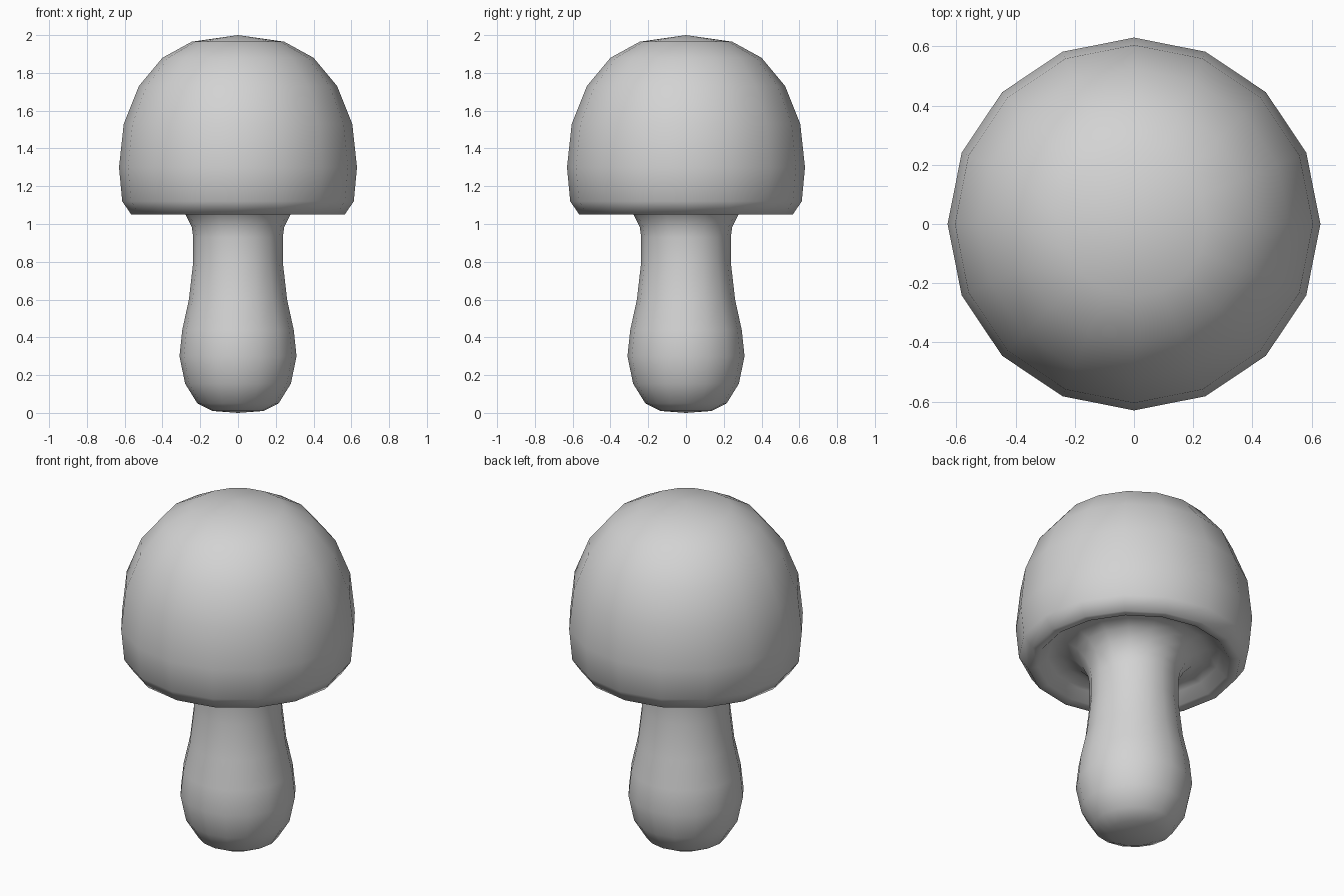
import bpy, bmesh, math

if "Cube" in bpy.data.objects:
    bpy.data.objects.remove(bpy.data.objects["Cube"])

SIDES = 16

mat = bpy.data.materials.new("light_grey")
mat.diffuse_color = (0.65, 0.65, 0.65, 1)
mat.use_nodes = True
mat.node_tree.nodes["Principled BSDF"].inputs["Base Color"].default_value = mat.diffuse_color


def lathe(name, profile):
    """Spin an (r, z) profile that starts and ends on the axis; profile runs bottom to top."""
    bm = bmesh.new()
    rings = []
    for r, z in profile:
        if r == 0:
            rings.append([bm.verts.new((0, 0, z))] * SIDES)
        else:
            rings.append([bm.verts.new((r * math.cos(2 * math.pi * i / SIDES),
                                        r * math.sin(2 * math.pi * i / SIDES), z))
                          for i in range(SIDES)])
    for a, b in zip(rings, rings[1:]):
        for i in range(SIDES):
            j = (i + 1) % SIDES
            corners = list(dict.fromkeys((a[i], a[j], b[j], b[i])))
            bm.faces.new(corners).smooth = True
    bmesh.ops.recalc_face_normals(bm, faces=bm.faces)
    mesh = bpy.data.meshes.new(name)
    bm.to_mesh(mesh)
    bm.free()
    mesh.materials.append(mat)
    ob = bpy.data.objects.new(name, mesh)
    bpy.context.collection.objects.link(ob)
    return ob


# Rounded stem, flaring into the hollow underside of the cap
stem = [(0, 0), (0.135, 0.01), (0.215, 0.05), (0.28, 0.155), (0.31, 0.30),
        (0.295, 0.44), (0.26, 0.60), (0.237, 0.80), (0.237, 0.93),
        (0.245, 0.985), (0.275, 1.045)]
# Recessed underside and rolled rim
underside = [(0.32, 1.09), (0.39, 1.12), (0.46, 1.105), (0.51, 1.055)]
# Domed cap
cap = [(0.565, 1.05), (0.613, 1.12), (0.63, 1.30), (0.605, 1.53),
       (0.525, 1.73), (0.40, 1.88), (0.245, 1.965), (0, 2.0)]

lathe("mushroom", stem + underside + cap)
